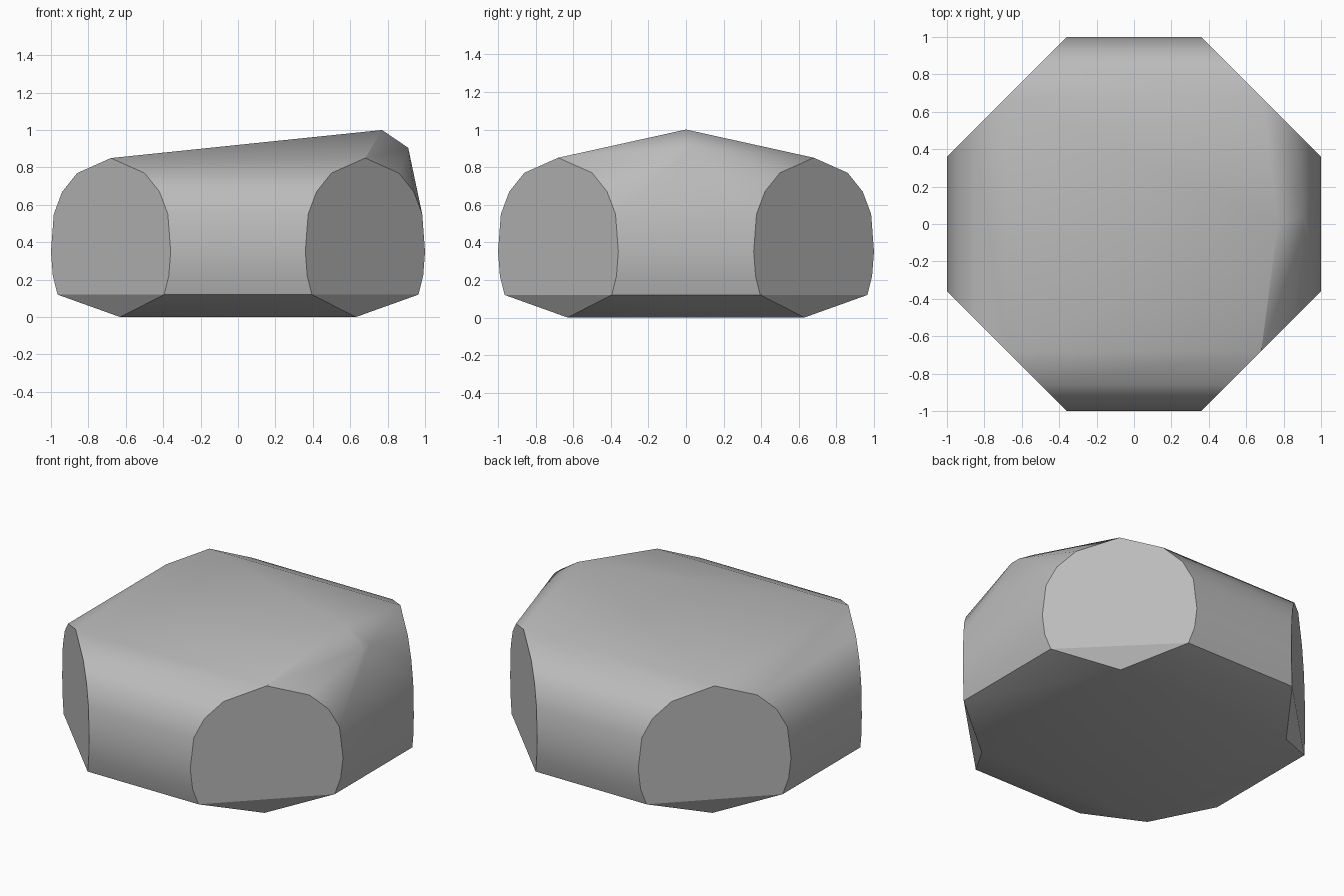
import bpy
import bmesh
import math

cube = bpy.data.objects.get("Cube")
if cube:
    bpy.data.objects.remove(cube, do_unlink=True)

# Grey stone colour
grey = bpy.data.materials.new("stone grey")
grey.use_nodes = True
colour = (0.5, 0.5, 0.5, 1)
grey.diffuse_color = colour
grey.node_tree.nodes["Principled BSDF"].inputs["Base Color"].default_value = colour

# Side profile as (reach, height); corners are cut where x + y = CORNER
PROFILE = [(0.965, 0.12), (0.99, 0.22), (1.0, 0.35), (0.985, 0.55),
           (0.94, 0.67), (0.86, 0.77), (0.68, 0.85)]
CORNER = 1.36
FOOT = 0.63

points = []
for sx in (-1, 1):
    for sy in (-1, 1):
        for reach, z in PROFILE:
            other = CORNER - reach
            points.append((sx * reach, sy * other, z))
            points.append((sx * other, sy * reach, z))
        # Corner of the base
        points.append((sx * FOOT, sy * FOOT, 0))

# Raised peak and its blunt outer tip
points += [(0.77, 0, 1.0), (0.91, 0.04, 0.905), (0.91, -0.03, 0.905)]

# Faceted body wrapped round the points
bm = bmesh.new()
for p in points:
    bm.verts.new(p)
bmesh.ops.remove_doubles(bm, verts=bm.verts, dist=0.001)
hull = bmesh.ops.convex_hull(bm, input=bm.verts)
loose = {v for v in hull["geom_interior"] + hull["geom_unused"]
         if isinstance(v, bmesh.types.BMVert)}
bmesh.ops.delete(bm, geom=list(loose), context="VERTS")
bmesh.ops.dissolve_limit(bm, angle_limit=math.radians(1),
                         verts=bm.verts, edges=bm.edges)
bmesh.ops.recalc_face_normals(bm, faces=bm.faces)

mesh = bpy.data.meshes.new("stone_body")
bm.to_mesh(mesh)
bm.free()
mesh.materials.append(grey)
stone = bpy.data.objects.new("stone_body", mesh)
bpy.context.collection.objects.link(stone)

# Soft shading with crisp edges
bpy.context.view_layer.objects.active = stone
stone.select_set(True)
bpy.ops.object.shade_smooth_by_angle(angle=math.radians(30))
